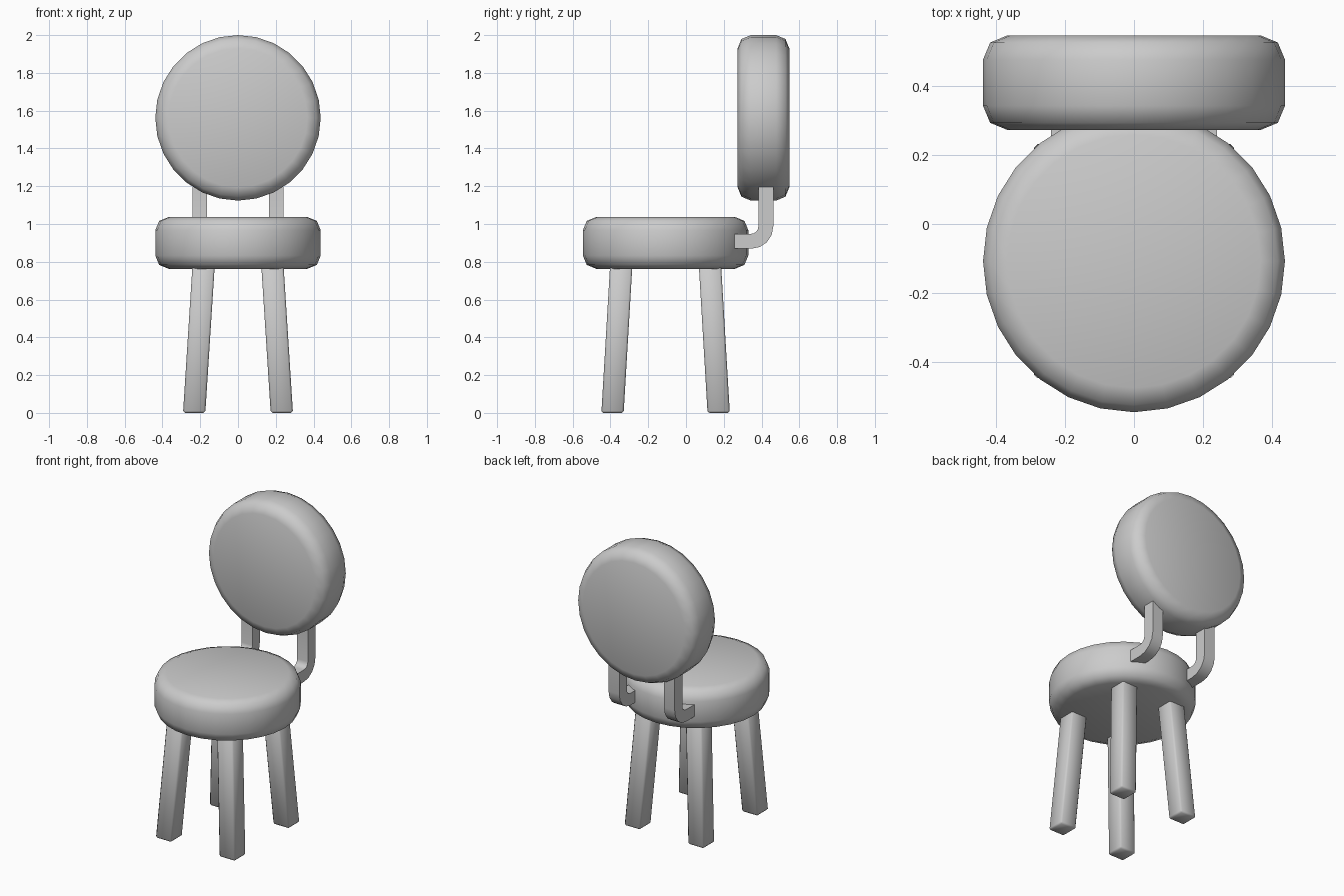
import bpy
import bmesh
from math import sin, cos, pi, radians
from mathutils import Vector

cube = bpy.data.objects.get("Cube")
if cube:
    bpy.data.objects.remove(cube, do_unlink=True)

GREY = (0.6, 0.6, 0.6, 1.0)
grey = bpy.data.materials.new("plain_grey")
grey.use_nodes = True
grey.diffuse_color = GREY
grey.node_tree.nodes["Principled BSDF"].inputs["Base Color"].default_value = GREY

SEAT_Y = -0.108
RADIUS = 0.438


def finish(name, bm, location, bevel=0.0, segments=1, smooth=60):
    """Turn a bmesh into a shaded object with an optional edge bevel."""
    bmesh.ops.recalc_face_normals(bm, faces=bm.faces)
    mesh = bpy.data.meshes.new(name)
    bm.to_mesh(mesh)
    bm.free()
    mesh.materials.append(grey)
    obj = bpy.data.objects.new(name, mesh)
    obj.location = location
    bpy.context.collection.objects.link(obj)
    bpy.ops.object.select_all(action="DESELECT")
    obj.select_set(True)
    bpy.context.view_layer.objects.active = obj
    if bevel:
        mod = obj.modifiers.new("rounded_edges", "BEVEL")
        mod.width = bevel
        mod.segments = segments
        mod.limit_method = "ANGLE"
        mod.angle_limit = radians(60)
        bpy.ops.object.modifier_apply(modifier=mod.name)
    bpy.ops.object.shade_smooth_by_angle(angle=radians(smooth))
    return obj


def cushion(name, location, upright=False):
    """Thick round pad with rounded rims."""
    bm = bmesh.new()
    bmesh.ops.create_cone(bm, cap_ends=True, segments=28, radius1=RADIUS,
                          radius2=RADIUS, depth=0.274)
    obj = finish(name, bm, location, bevel=0.07, segments=2)
    if upright:
        obj.rotation_euler.x = pi / 2


def leg(name, sx, sy):
    """Square leg that splays outwards towards the floor."""
    bm = bmesh.new()
    bmesh.ops.create_cube(bm, size=1)
    for v in bm.verts:
        top = v.co.z > 0
        spread_x, spread_y = (0.179, 0.232) if top else (0.232, 0.281)
        v.co = Vector((v.co.x * 0.118 + sx * spread_x,
                       v.co.y * 0.118 + sy * spread_y,
                       0.83 if top else 0.0))
    finish(name, bm, (0, SEAT_Y, 0), bevel=0.01)


def back_support(name, sx):
    """Square bar bent from the seat side up into the backrest."""
    def edge(radius):
        bend = [(0.345 + radius * sin(a), 0.986 - radius * cos(a))
                for a in (i * pi / 8 for i in range(5))]
        return [(0.256, 0.986 - radius)] + bend + [(0.345 + radius, 1.196)]

    bm = bmesh.new()
    outline = edge(0.117) + edge(0.038)[::-1]
    face = bm.faces.new([bm.verts.new((-0.039, y, z)) for y, z in outline])
    side = bmesh.ops.extrude_face_region(bm, geom=[face])["geom"]
    bmesh.ops.translate(bm, vec=(0.078, 0, 0),
                        verts=[g for g in side if isinstance(g, bmesh.types.BMVert)])
    finish(name, bm, (sx * 0.202, 0, 0), smooth=30)


# Round pads
cushion("seat", (0, SEAT_Y, 0.9))
cushion("backrest", (0, 0.41, 1.562), upright=True)

# Legs and bent supports, left is +x
for side, sx in (("left", 1), ("right", -1)):
    leg("front_leg_" + side, sx, -1)
    leg("back_leg_" + side, sx, 1)
    back_support("back_support_" + side, sx)
